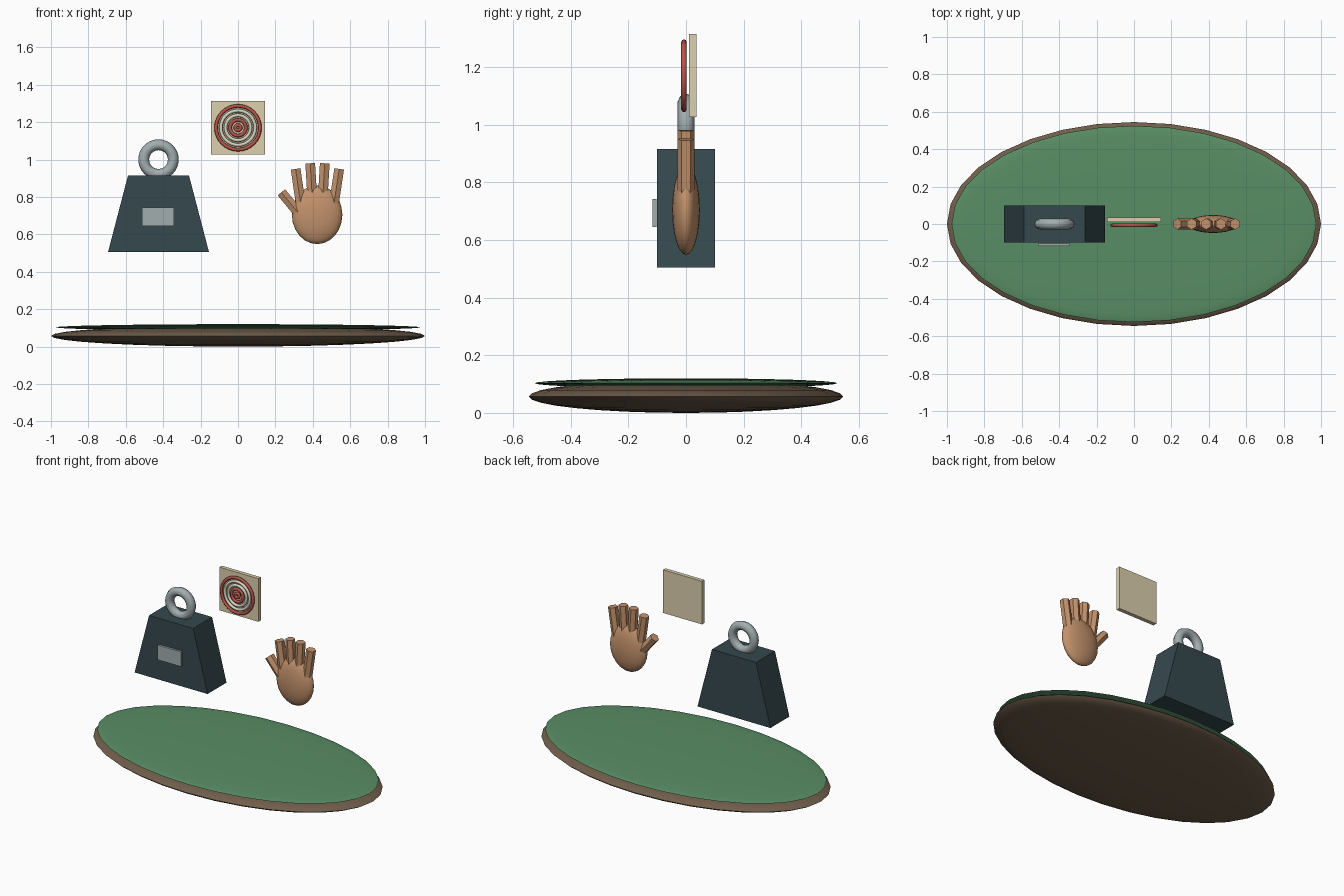
import bpy, bmesh, math
from mathutils import Vector

if "Cube" in bpy.data.objects:
    bpy.data.objects.remove(bpy.data.objects["Cube"])


def material(name, rgb):
    m = bpy.data.materials.new(name)
    m.diffuse_color = (*rgb, 1)
    m.use_nodes = True
    m.node_tree.nodes["Principled BSDF"].inputs["Base Color"].default_value = m.diffuse_color
    return m


GREEN = material("green_felt", (0.10, 0.27, 0.13))
BROWN = material("brown_wood", (0.16, 0.11, 0.07))
IRON = material("dark_iron", (0.035, 0.065, 0.075))
STEEL = material("steel", (0.36, 0.42, 0.43))
CREAM = material("cream", (0.72, 0.63, 0.42))
WHITE = material("off_white", (0.70, 0.68, 0.55))
RED = material("red", (0.50, 0.09, 0.07))
SKIN = material("tan", (0.55, 0.29, 0.15))


def finish(name, mat, angle=None):
    ob = bpy.context.object
    ob.name = name
    ob.data.materials.append(mat)
    bpy.ops.object.transform_apply(location=False, rotation=True, scale=True)
    if angle:
        bpy.ops.object.shade_smooth_by_angle(angle=math.radians(angle))
    return ob


def ellipsoid(name, center, radii, mat, segments=32, rings=16):
    bpy.ops.mesh.primitive_uv_sphere_add(segments=segments, ring_count=rings,
                                         radius=1, location=center)
    bpy.context.object.scale = radii
    return finish(name, mat, 60)


def box(name, center, size, mat):
    bpy.ops.mesh.primitive_cube_add(size=1, location=center)
    bpy.context.object.scale = size
    return finish(name, mat)


def ring(name, center, major, minor, mat):
    bpy.ops.mesh.primitive_torus_add(major_radius=major, minor_radius=minor,
                                     major_segments=32, minor_segments=8,
                                     location=center, rotation=(math.pi / 2, 0, 0))
    return finish(name, mat, 60)


def finger(name, x0, z0, x1, z1, radius=0.03):
    # hexagonal rod in the y = 0 plane, corners towards front and back
    a, b = Vector((x0, 0, z0)), Vector((x1, 0, z1))
    d = b - a
    bpy.ops.mesh.primitive_cylinder_add(vertices=6, radius=radius, depth=d.length,
                                        location=(a + b) / 2,
                                        rotation=(0, math.atan2(d.x, d.z), 0))
    return finish(name, SKIN)


# Oval base with a felt top
ellipsoid("base_rim", (0, 0, 0.057), (1, 0.545, 0.057), BROWN)
ellipsoid("base_felt", (0, 0, 0.103), (0.975, 0.525, 0.017), GREEN)

# Weight: block that narrows in x only, with a ring handle and a label plate
weight = box("weight_block", (-0.425, 0, 0.71), (0.54, 0.2, 0.41), IRON)
for v in weight.data.vertices:
    if v.co.z > 0:
        v.co.x *= 0.163 / 0.27
ring("weight_handle", (-0.425, 0, 1.0), 0.079, 0.029, STEEL)
box("weight_label", (-0.427, -0.11, 0.694), (0.172, 0.014, 0.098), STEEL)

# Target: square panel with concentric rings in front
box("target_panel", (0, 0.023, 1.17), (0.288, 0.026, 0.288), CREAM)
for i, (r, mat) in enumerate([(0.117, RED), (0.092, WHITE), (0.067, WHITE),
                              (0.042, RED), (0.014, RED)]):
    ring(f"target_ring_{i + 1}", (0, -0.007, 1.17), r, 0.0095, mat)

# Hand: flattened palm, four fingers and a thumb
ellipsoid("palm", (0.423, 0, 0.705), (0.135, 0.048, 0.157), SKIN, 24, 12)
for i, (x0, z0, x1, z1) in enumerate([(0.335, 0.765, 0.308, 0.95),
                                      (0.398, 0.78, 0.386, 0.98),
                                      (0.452, 0.78, 0.464, 0.98),
                                      (0.513, 0.765, 0.541, 0.95)]):
    finger(f"finger_{i + 1}", x0, z0, x1, z1)
finger("thumb", 0.335, 0.70, 0.232, 0.825)
